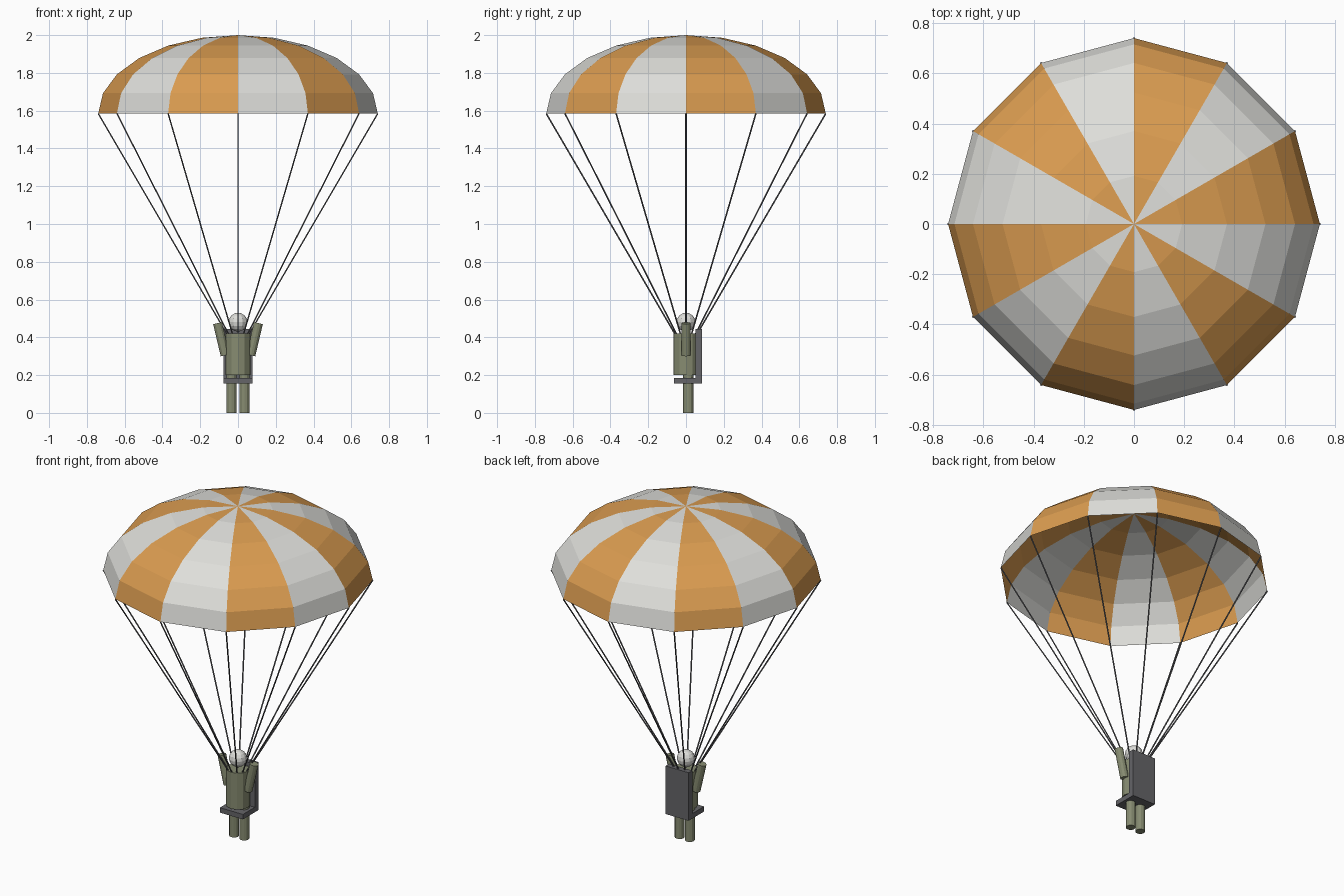
import bpy, bmesh, math
from mathutils import Vector

cube = bpy.data.objects.get("Cube")
if cube:
    bpy.data.objects.remove(cube, do_unlink=True)


def material(name, r, g, b):
    m = bpy.data.materials.new(name)
    m.use_nodes = True
    m.diffuse_color = (r, g, b, 1)
    m.node_tree.nodes["Principled BSDF"].inputs["Base Color"].default_value = (r, g, b, 1)
    return m


ORANGE = material("orange cloth", 0.70, 0.33, 0.08)
WHITE = material("off white", 0.73, 0.73, 0.70)
OLIVE = material("olive suit", 0.24, 0.26, 0.165)
GREY = material("dark grey", 0.13, 0.13, 0.14)


def finish(bm, name, *mats):
    mesh = bpy.data.meshes.new(name)
    bm.to_mesh(mesh)
    bm.free()
    for m in mats:
        mesh.materials.append(m)
    obj = bpy.data.objects.new(name, mesh)
    bpy.context.collection.objects.link(obj)
    return obj


def rod(name, start, end, radius, sides, mat):
    """Capped cylinder between two points."""
    a, b = Vector(start), Vector(end)
    bm = bmesh.new()
    bmesh.ops.create_cone(bm, cap_ends=True, segments=sides, radius1=radius,
                          radius2=radius, depth=(b - a).length)
    turn = Vector((0, 0, 1)).rotation_difference(b - a).to_matrix()
    bmesh.ops.rotate(bm, matrix=turn, verts=bm.verts)
    bmesh.ops.translate(bm, vec=(a + b) / 2, verts=bm.verts)
    return finish(bm, name, mat)


def box(name, low, high, mat):
    lo, hi = Vector(low), Vector(high)
    bm = bmesh.new()
    bmesh.ops.create_cube(bm, size=1)
    bmesh.ops.scale(bm, vec=hi - lo, verts=bm.verts)
    bmesh.ops.translate(bm, vec=(lo + hi) / 2, verts=bm.verts)
    return finish(bm, name, mat)


# Canopy: open faceted dome with gores in alternating colours
GORES, RINGS, RADIUS, RIM_Z, RISE = 12, 6, 0.74, 1.585, 0.415


def rim_point(i, radius, z):
    a = math.tau * i / GORES
    return Vector((radius * math.cos(a), radius * math.sin(a), z))


bm = bmesh.new()
top = bm.verts.new((0, 0, RIM_Z + RISE))
rings = []
for r in range(1, RINGS + 1):
    t = math.pi / 2 * r / RINGS
    rings.append([bm.verts.new(rim_point(i, RADIUS * math.sin(t), RIM_Z + RISE * math.cos(t)))
                  for i in range(GORES)])
for i in range(GORES):
    j = (i + 1) % GORES
    faces = [bm.faces.new((top, rings[0][i], rings[0][j]))]
    for upper, lower in zip(rings, rings[1:]):
        faces.append(bm.faces.new((upper[i], lower[i], lower[j], upper[j])))
    for f in faces:
        f.material_index = i % 2
finish(bm, "canopy", ORANGE, WHITE)

# Suspension lines from every rim corner to the shoulders
for i in range(GORES):
    rod(f"line_{i + 1}", rim_point(i, RADIUS, RIM_Z), rim_point(i, 0.06, 0.42), 0.004, 6, GREY)

# Jumper: torso, head and mirrored limbs
rod("torso", (0, 0, 0.2), (0, 0, 0.42), 0.067, 12, OLIVE)
bm = bmesh.new()
bmesh.ops.create_uvsphere(bm, u_segments=12, v_segments=8, radius=0.05)
bmesh.ops.translate(bm, vec=(0, 0, 0.48), verts=bm.verts)
finish(bm, "head", WHITE)
for side, s in (("left", 1), ("right", -1)):
    rod(f"{side}_arm", (s * 0.068, 0, 0.305), (s * 0.108, 0, 0.475), 0.024, 12, OLIVE)
    rod(f"{side}_leg", (s * 0.034, 0.012, 0), (s * 0.034, 0.012, 0.2), 0.027, 12, OLIVE)

# Harness seat and back pack
box("seat", (-0.077, -0.063, 0.155), (0.077, 0.085, 0.185), GREY)
box("back_pack", (-0.077, 0.05, 0.155), (0.077, 0.085, 0.445), GREY)
